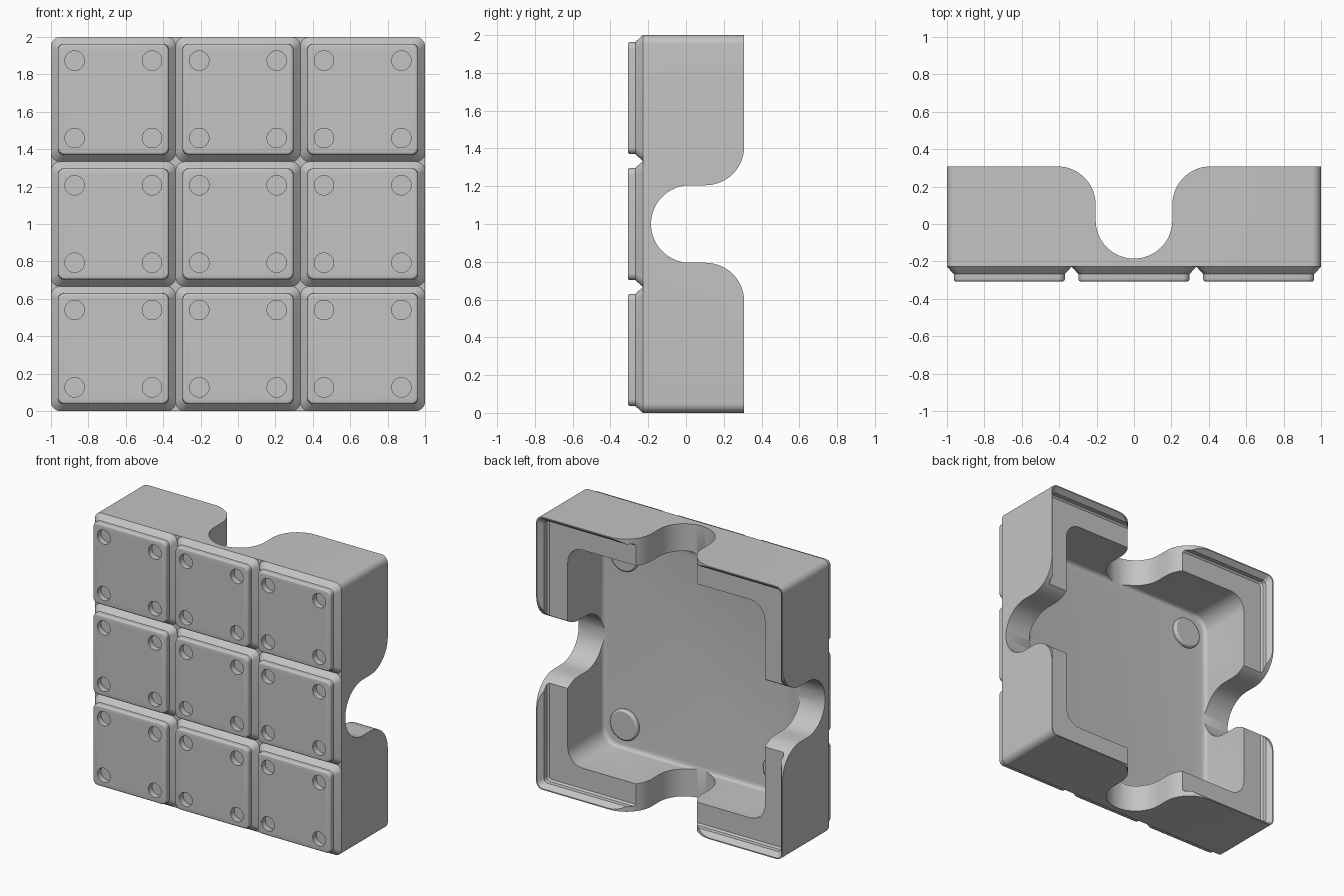
import bpy, bmesh, math
from mathutils import Matrix, Vector

cube = bpy.data.objects.get("Cube")
if cube:
    bpy.data.objects.remove(cube, do_unlink=True)

grey = bpy.data.materials.new("plain_grey")
grey.use_nodes = True
grey.diffuse_color = (0.55, 0.55, 0.55, 1)
grey.node_tree.nodes["Principled BSDF"].inputs["Base Color"].default_value = grey.diffuse_color

BACK, FRONT, TILE_FRONT = 0.308, -0.228, -0.308
NOTCH = 0.205


def arc(cx, cy, r, a0, a1, n):
    """Points on an arc, angles in degrees."""
    angles = [math.radians(a0 + (a1 - a0) * i / n) for i in range(n + 1)]
    return [(cx + r * math.cos(a), cy + r * math.sin(a)) for a in angles]


def make_object(name, bm, location=(0, 0, 1)):
    bmesh.ops.recalc_face_normals(bm, faces=bm.faces)
    mesh = bpy.data.meshes.new(name)
    bm.to_mesh(mesh)
    bm.free()
    mesh.materials.append(grey)
    obj = bpy.data.objects.new(name, mesh)
    obj.location = location
    bpy.context.collection.objects.link(obj)
    return obj


def loft(rings):
    """Closed solid through rounded squares given as (half width, corner radius, y)."""
    bm = bmesh.new()
    loops = []
    for half, r, y in rings:
        c = half - r
        pts = []
        for k, (sx, sz) in enumerate([(1, 1), (-1, 1), (-1, -1), (1, -1)]):
            pts += arc(sx * c, sz * c, r, 90 * k, 90 * k + 90, 8)
        loops.append([bm.verts.new((x, y, z)) for x, z in pts])
    n = len(loops[0])
    for a, b in zip(loops, loops[1:]):
        for i in range(n):
            j = (i + 1) % n
            bm.faces.new((a[i], a[j], b[j], b[i]))
    bm.faces.new(loops[0])
    bm.faces.new(loops[-1])
    return bm


def cylinder(bm, x, z, r, y0, y1):
    m = Matrix.Translation((x, (y0 + y1) / 2, z)) @ Matrix.Rotation(math.pi / 2, 4, 'X')
    bmesh.ops.create_cone(bm, cap_ends=True, segments=40, radius1=r, radius2=r,
                          depth=abs(y1 - y0), matrix=m)


def cut(obj, cutter):
    """Subtract the cutter, then drop it."""
    cutter.hide_render = True
    mod = obj.modifiers.new("cut", 'BOOLEAN')
    mod.operation, mod.solver, mod.object = 'DIFFERENCE', 'EXACT', cutter
    bpy.context.view_layer.update()
    result = obj.evaluated_get(bpy.context.evaluated_depsgraph_get())
    mesh = bpy.data.meshes.new_from_object(result)
    obj.modifiers.clear()
    obj.data = mesh
    bpy.data.objects.remove(cutter, do_unlink=True)


def smooth(obj):
    bpy.ops.object.select_all(action='DESELECT')
    obj.select_set(True)
    bpy.context.view_layer.objects.active = obj
    bpy.ops.object.shade_smooth_by_angle(angle=math.radians(30))


# Open-backed shell: outer wall, stepped lip, wide rim, filleted cavity
floor = -0.188
fillet = [(0.77 + dx, 0.09 + dx, floor + 0.03 + dy)
          for dx, dy in arc(0, 0, 0.03, 0, -90, 5)]
shell = make_object("shell", loft([
    (1, 0.05, FRONT), (1, 0.05, BACK), (0.992, 0.045, BACK),
    (0.962, 0.03, 0.272), (0.962, 0.03, 0.24), (0.95, 0.02, 0.228),
    (0.8, 0.12, 0.228)] + fillet))

# Rounded notch through the middle of each wall
half = arc(-2 * NOTCH, BACK - NOTCH, NOTCH, 90, 0, 16) + arc(0, 0.02, NOTCH, 180, 270, 16)
profile = [(-2 * NOTCH, 0.5)] + half
profile += [(-t, y) for t, y in reversed(profile[:-1])]
bm = bmesh.new()
for k in range(4):
    turn = Matrix.Rotation(k * math.pi / 2, 3, 'Y')
    ends = [[bm.verts.new(turn @ Vector((x, y, t))) for t, y in profile] for x in (0.7, 1.1)]
    bm.faces.new(ends[0])
    bm.faces.new(ends[1])
    for i in range(len(profile)):
        j = (i + 1) % len(profile)
        bm.faces.new((ends[0][i], ends[0][j], ends[1][j], ends[1][i]))
cut(shell, make_object("notch_cutter", bm))
smooth(shell)

# Front tile with chamfered foot, rounded face edge and four shallow holes
edge = [(0.283 + dx, 0.023 + dx, TILE_FRONT + 0.014 - dy)
        for dx, dy in arc(0, 0, 0.014, 0, 90, 4)]
tile = make_object("front_tile", loft([
    (1 / 3, 0.05, FRONT), (0.301, 0.036, -0.264), (0.297, 0.035, -0.268)] + edge))
bm = bmesh.new()
for sx in (-1, 1):
    for sz in (-1, 1):
        cylinder(bm, sx * 0.207, sz * 0.207, 0.052, -0.265, -0.4)
cut(tile, make_object("hole_cutter", bm))
smooth(tile)

# Three by three grid of tiles sharing one mesh
for col in (-1, 0, 1):
    for row in (-1, 0, 1):
        part = tile if (col, row) == (0, 0) else tile.copy()
        if part is not tile:
            bpy.context.collection.objects.link(part)
        part.location = (col * 2 / 3, 0, 1 + row * 2 / 3)

# Low round bosses on the cavity floor
for sx in (-1, 1):
    for sz in (-1, 1):
        bm = bmesh.new()
        cylinder(bm, 0, 0, 0.112, floor - 0.01, floor + 0.03)
        boss = make_object("floor_boss", bm, (sx * 0.62, 0, 1 + sz * 0.62))
        bevel = boss.modifiers.new("rounded_edge", 'BEVEL')
        bevel.width, bevel.segments = 0.012, 2
        smooth(boss)
